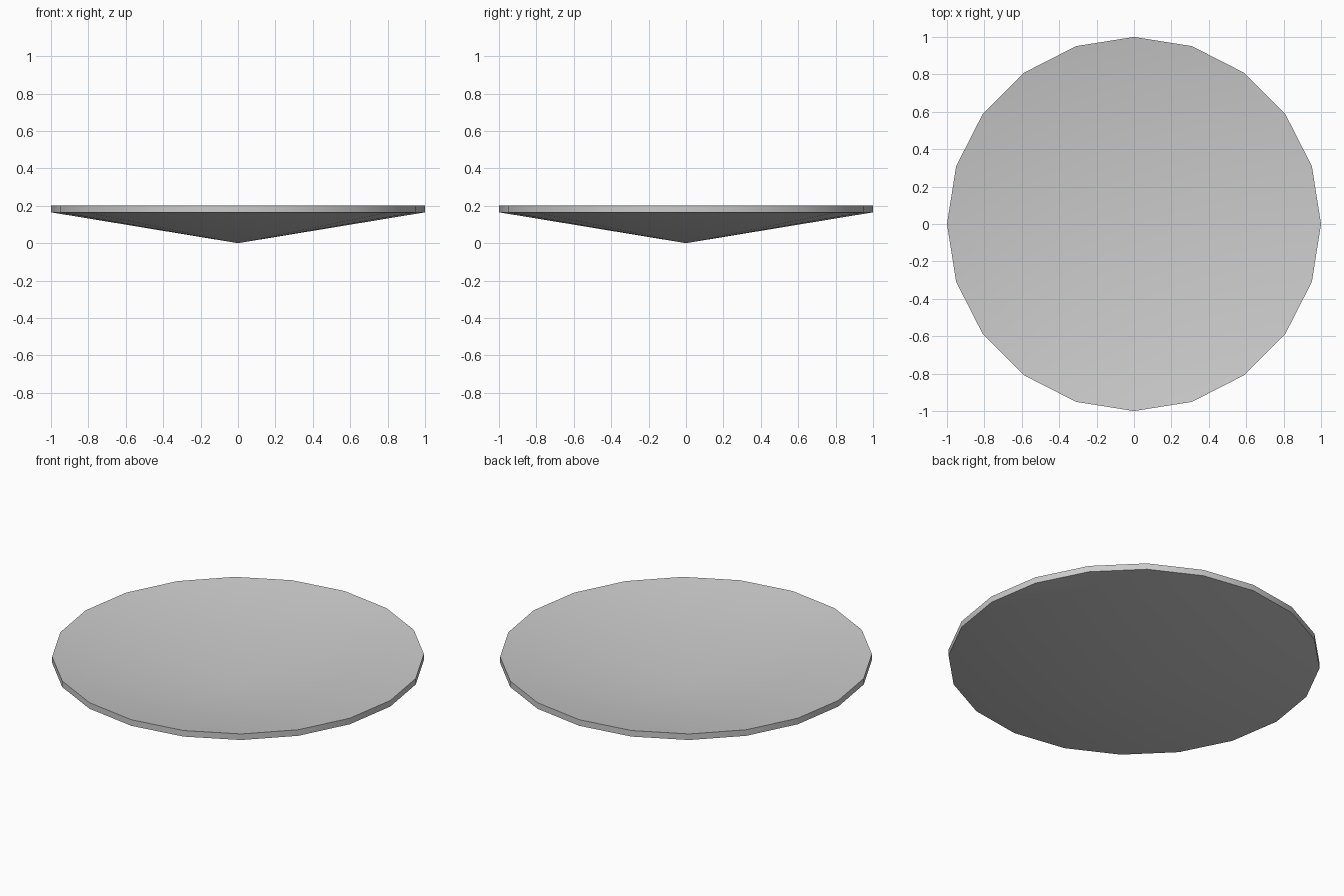
import bpy, bmesh, math

if "Cube" in bpy.data.objects:
    bpy.data.objects.remove(bpy.data.objects["Cube"])

SIDES, RADIUS = 20, 1.0
RIM_LOW, THICK = 0.165, 0.036

bm = bmesh.new()


# Shallow conical sheet: an apex joined to a ring of rim points
def cone_sheet(z, upward):
    apex = bm.verts.new((0, 0, z))
    ring = []
    for i in range(SIDES):
        a = math.tau * i / SIDES
        ring.append(bm.verts.new((RADIUS * math.cos(a), RADIUS * math.sin(a), z + RIM_LOW)))
    for i in range(SIDES):
        p, q = ring[i], ring[(i + 1) % SIDES]
        bm.faces.new((apex, p, q) if upward else (apex, q, p))
    return ring


# Underside, hollow top and the upright rim between them
low = cone_sheet(0, False)
high = cone_sheet(THICK, True)
for i in range(SIDES):
    j = (i + 1) % SIDES
    bm.faces.new((low[i], low[j], high[j], high[i]))

mesh = bpy.data.meshes.new("shallow_dish")
bm.to_mesh(mesh)
bm.free()
dish = bpy.data.objects.new("shallow_dish", mesh)
bpy.context.collection.objects.link(dish)

# Smooth cone surfaces, crisp rim edges
bpy.context.view_layer.objects.active = dish
dish.select_set(True)
bpy.ops.object.shade_smooth_by_angle(angle=math.radians(30))
